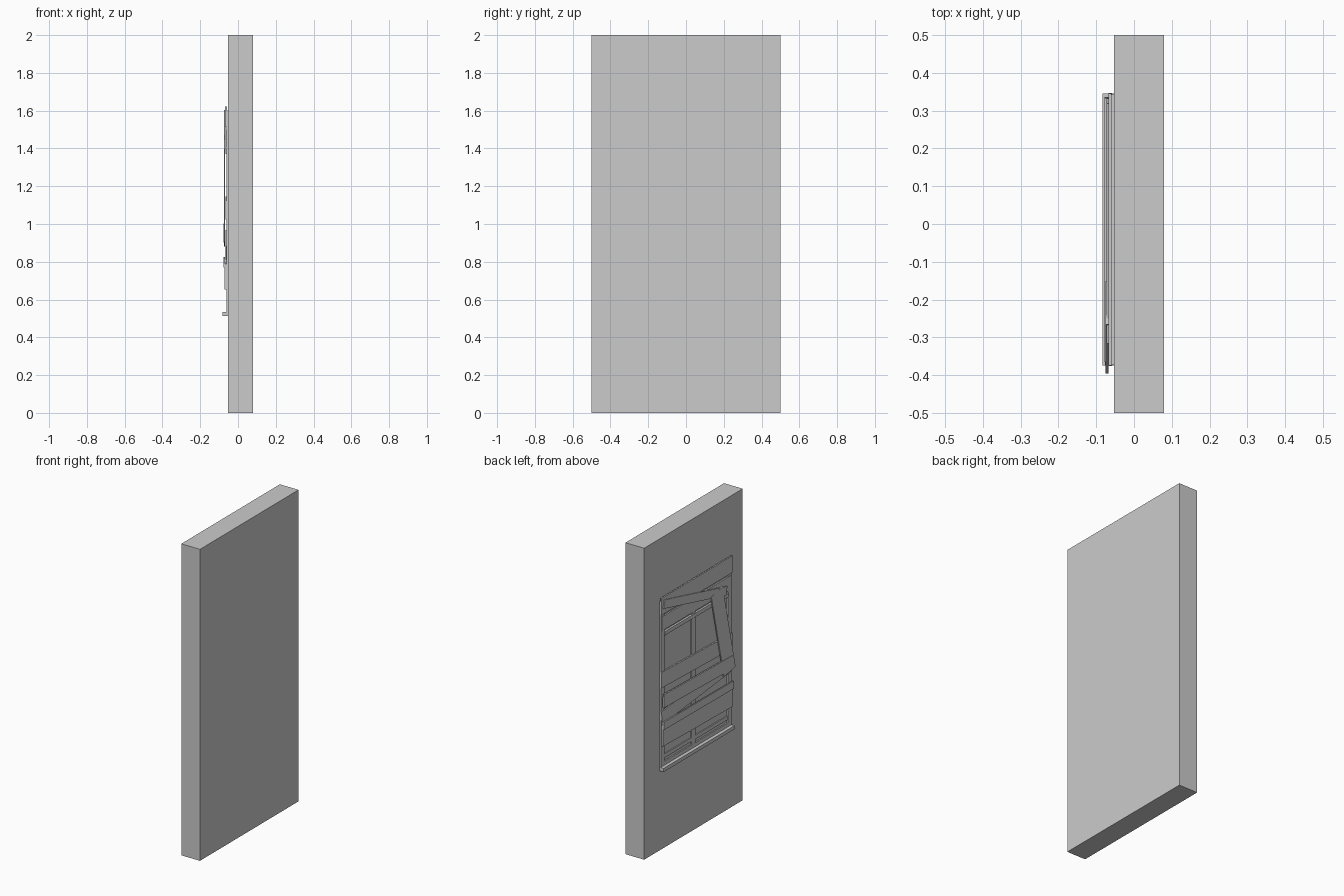
import bpy, math

WALL_X = -0.053   # boarded face of the wall


def box(name, x0, x1, y0, y1, z0, z1):
    bpy.ops.mesh.primitive_cube_add(size=1, location=((x0+x1)/2, (y0+y1)/2, (z0+z1)/2))
    o = bpy.context.object
    o.name = name
    o.scale = (x1-x0, y1-y0, z1-z0)
    return o


def on_wall(name, depth, y0, y1, z0, z1):
    return box(name, WALL_X-depth, WALL_X+0.005, y0, y1, z0, z1)


def plank(name, front, thick, a, b, width):
    """Board running between two (y, z) end points, front face at x = front."""
    dy, dz = b[0]-a[0], b[1]-a[1]
    bpy.ops.mesh.primitive_cube_add(
        size=1, location=(front+thick/2, (a[0]+b[0])/2, (a[1]+b[1])/2),
        rotation=(math.atan2(dz, dy), 0, 0))
    o = bpy.context.object
    o.name = name
    o.scale = (thick, math.hypot(dy, dz), width)


# Wall slab
box("wall", WALL_X, 0.08, -0.5, 0.5, 0, 2)

# Window casing
for side, y in (("left", 0.325), ("right", -0.355)):
    on_wall("casing_" + side, 0.008, y-0.018, y+0.018, 0.53, 1.6)
on_wall("casing_top", 0.008, -0.337, 0.307, 1.565, 1.6)
on_wall("casing_bottom", 0.008, -0.337, 0.307, 0.53, 0.56)

# Sash bars
on_wall("centre_bar", 0.006, -0.012, 0.028, 0.56, 1.565)
on_wall("centre_bead", 0.009, 0.001, 0.015, 0.56, 1.565)
on_wall("upper_rail", 0.013, -0.337, 0.307, 1.37, 1.395)
on_wall("lower_rail", 0.006, -0.337, 0.307, 0.58, 0.605)

# Sill
on_wall("sill", 0.03, -0.375, 0.345, 0.512, 0.535)

# Nailed boards
plank("board_top", -0.068, 0.009, (0.345, 1.568), (-0.375, 1.568), 0.108)
plank("board_upper", -0.064, 0.009, (0.335, 1.453), (-0.37, 1.453), 0.09)
plank("board_tilted", -0.073, 0.007, (0.325, 1.578), (-0.31, 1.422), 0.055)
plank("board_hanging", -0.075, 0.007, (-0.208, 1.455), (-0.338, 0.893), 0.118)
plank("board_middle", -0.067, 0.009, (0.345, 1.095), (-0.375, 1.075), 0.1)
plank("board_front", -0.078, 0.009, (0.335, 0.96), (-0.365, 0.945), 0.085)
plank("board_sloped", -0.067, 0.008, (0.34, 0.85), (-0.36, 0.925), 0.085)
plank("board_lower", -0.071, 0.010, (0.335, 0.735), (-0.375, 0.722), 0.135)
plank("board_strip", -0.077, 0.008, (0.335, 0.80), (-0.375, 0.795), 0.05)
